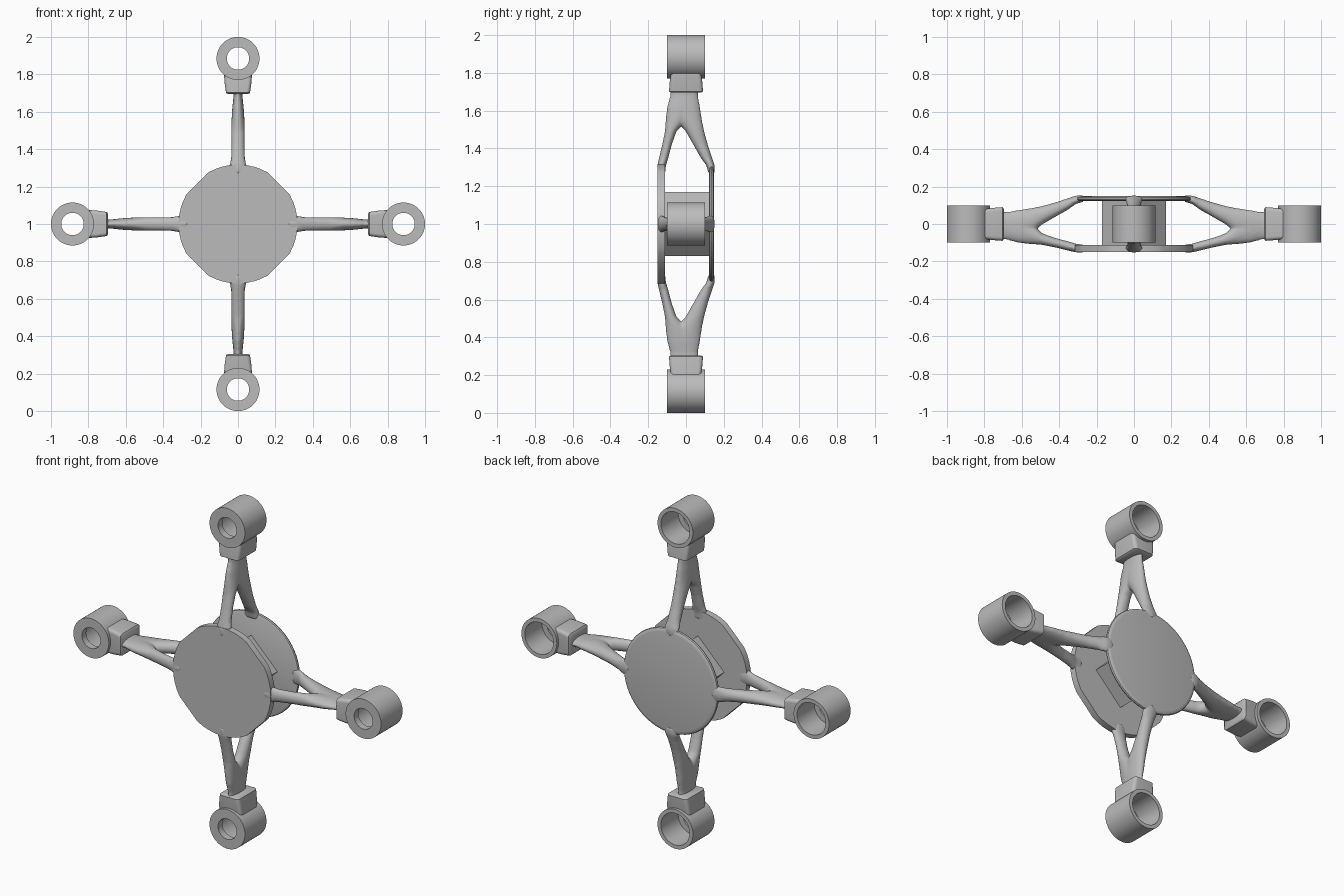
import bpy, bmesh
from math import sin, cos, pi, radians, sqrt
from mathutils import Matrix, Vector

old = bpy.data.objects.get("Cube")
if old:
    bpy.data.objects.remove(old, do_unlink=True)

grey = bpy.data.materials.new("plain grey")
grey.use_nodes = True
colour = (0.5, 0.5, 0.5, 1)
grey.diffuse_color = colour
grey.node_tree.nodes["Principled BSDF"].inputs["Base Color"].default_value = colour

HUB = Vector((0, 0, 1))
MOUNT = 0.885  # distance of each ring from the hub


def finish(name, bm, turn=0, smooth=True):
    """Turn about the hub axis and make the object."""
    bmesh.ops.recalc_face_normals(bm, faces=bm.faces)
    bm.transform(Matrix.Translation(HUB) @ Matrix.Rotation(turn, 4, "Y"))
    mesh = bpy.data.meshes.new(name)
    bm.to_mesh(mesh)
    bm.free()
    mesh.materials.append(grey)
    ob = bpy.data.objects.new(name, mesh)
    bpy.context.collection.objects.link(ob)
    if smooth:
        bpy.ops.object.select_all(action="DESELECT")
        ob.select_set(True)
        bpy.context.view_layer.objects.active = ob
        bpy.ops.object.shade_smooth_by_angle(angle=radians(35))
    return ob


def loft(bm, rings, caps=True, closed=False):
    """Skin a list of rings of points."""
    loops = [[bm.verts.new(p) for p in ring] for ring in rings]
    n = len(loops[0])
    pairs = list(zip(loops, loops[1:]))
    if closed:
        pairs.append((loops[-1], loops[0]))
    for a, b in pairs:
        for i in range(n):
            j = (i + 1) % n
            bm.faces.new((a[i], a[j], b[j], b[i]))
    if caps and not closed:
        bm.faces.new(loops[0])
        bm.faces.new(loops[-1])


def circle(radius, y, z=0, n=64):
    return [(radius * cos(2 * pi * i / n), y, z + radius * sin(2 * pi * i / n)) for i in range(n)]


def rounded(hx, hy, z, corner=0.02):
    """Rounded rectangle; z is a function of x."""
    pts = []
    for k, (sx, sy) in enumerate(((1, 1), (-1, 1), (-1, -1), (1, -1))):
        for s in range(6):
            a = pi / 2 * (k + s / 5)
            x = sx * (hx - corner) + corner * cos(a)
            pts.append((x, sy * (hy - corner) + corner * sin(a), z(x)))
    return pts


# Front plate: round with four straight diagonal edges
bm = bmesh.new()
angles = [q + a for q in (0, 90, 180, 270) for a in (0, 8, 16, 23, 30, 60, 67, 74, 82)]
outline = [(0.318 * cos(radians(a)), 0.318 * sin(radians(a))) for a in angles]
loft(bm, [[(x, y, z) for x, z in outline] for y in (-0.15, -0.112)])
finish("front_plate", bm)

# Back plate: disc with rounded rim
bm = bmesh.new()
profile = [(0.285, 0.149), (0.296, 0.147), (0.304, 0.142), (0.307, 0.134), (0.304, 0.127), (0.295, 0.123)]
loft(bm, [circle(r, y) for r, y in profile])
finish("back_plate", bm)

# Centre block, set on its corner
bm = bmesh.new()
loft(bm, [circle(0.17, y, n=4) for y in (-0.149, 0.13)])
finish("centre_block", bm, smooth=False)

# Leg sections: distance from hub, front y, back y, half width
front_leg = [(0.27, -0.15, -0.112, 0.05), (0.31, -0.15, -0.108, 0.046), (0.35, -0.141, -0.095, 0.038),
             (0.42, -0.124, -0.077, 0.035), (0.49, -0.11, -0.052, 0.036), (0.55, -0.106, 0.0, 0.035),
             (0.62, -0.099, 0.04, 0.031), (0.68, -0.082, 0.055, 0.024), (0.72, -0.082, 0.06, 0.025)]
back_leg = [(0.27, 0.12, 0.15, 0.05), (0.31, 0.11, 0.15, 0.046), (0.35, 0.08, 0.137, 0.038),
            (0.42, 0.04, 0.114, 0.035), (0.49, 0.0, 0.095, 0.036), (0.55, -0.05, 0.083, 0.035),
            (0.62, -0.075, 0.073, 0.031), (0.68, -0.06, 0.062, 0.024), (0.72, -0.06, 0.065, 0.025)]

for i, side in enumerate(("top", "left", "bottom", "right")):
    turn = i * pi / 2

    # Forked arm: two tapered legs fused into one smooth skin
    bm = bmesh.new()
    for leg in (front_leg, back_leg):
        rings = []
        for z, y0, y1, w in leg:
            mid, half = (y0 + y1) / 2, (y1 - y0) / 2 + 0.002
            rings.append([(w * cos(pi * k / 12), mid + half * sin(pi * k / 12), z) for k in range(24)])
        loft(bm, rings)
    arm = finish(side + "_arm", bm, turn)
    fuse = arm.modifiers.new("fuse", "REMESH")
    fuse.mode = "VOXEL"
    fuse.voxel_size = 0.008
    fuse.use_smooth_shade = True
    soft = arm.modifiers.new("soften", "SMOOTH")
    soft.factor = 0.5
    soft.iterations = 5

    # Collar whose outer end follows the ring
    bm = bmesh.new()
    saddle = lambda x: MOUNT - sqrt(0.108 ** 2 - x * x)
    loft(bm, [rounded(0.055, 0.078, lambda x: 0.695), rounded(0.064, 0.09, lambda x: 0.702),
              rounded(0.072, 0.086, lambda x: 0.755), rounded(0.075, 0.08, saddle)], caps=False)
    bm.verts.ensure_lookup_table()
    bm.faces.new(bm.verts[:24])
    finish(side + "_collar", bm, turn)

    # Ring with a wide bore at the back and a small hole in front
    bm = bmesh.new()
    wall = [(0.115, -0.1), (0.115, 0.1), (0.093, 0.1), (0.093, -0.06), (0.06, -0.06), (0.06, -0.1)]
    loft(bm, [circle(r, y, MOUNT) for r, y in wall], closed=True)
    finish(side + "_motor_ring", bm, turn)
